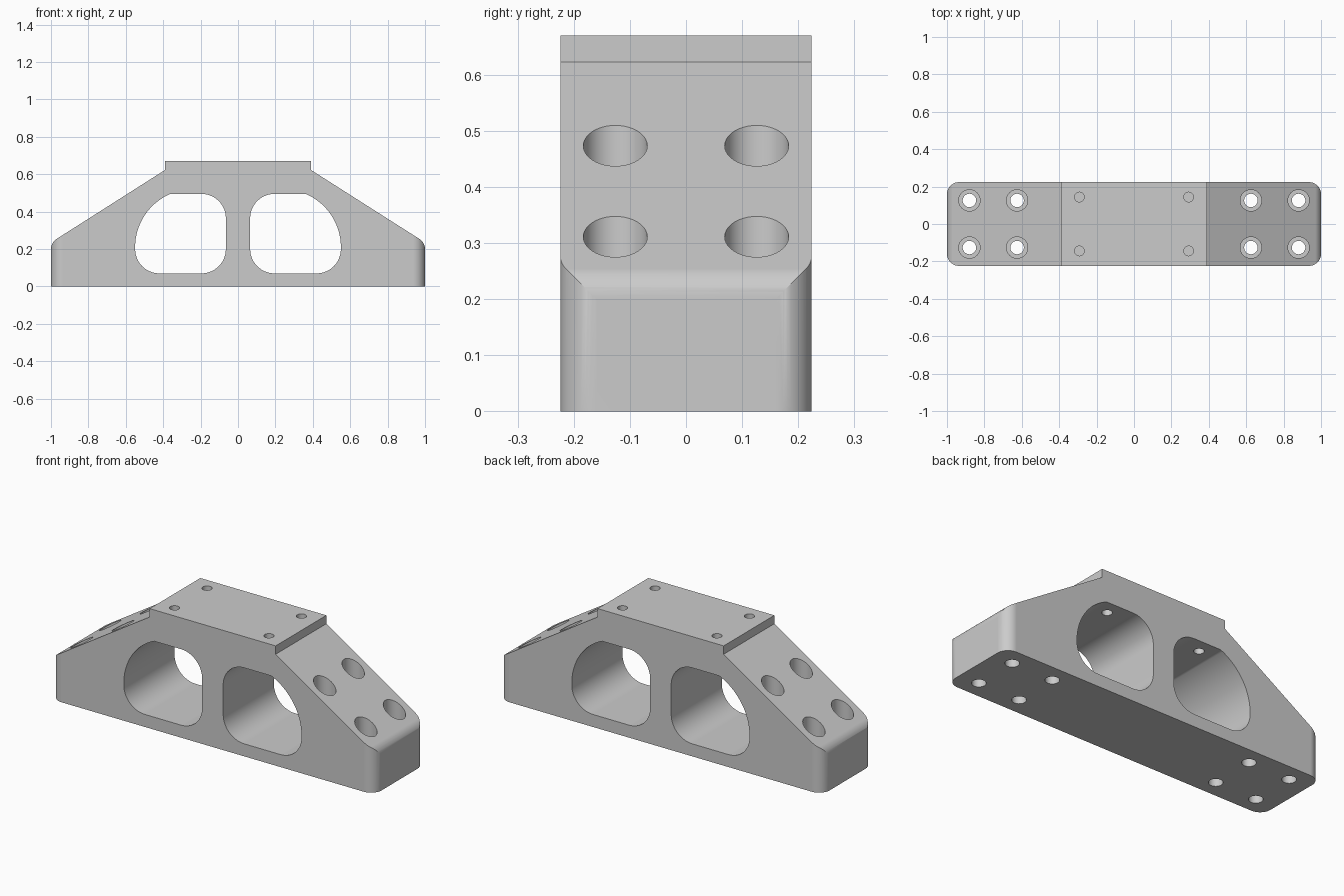
import bpy, bmesh, math
from mathutils import Vector

if "Cube" in bpy.data.objects:
    bpy.data.objects.remove(bpy.data.objects["Cube"], do_unlink=True)

grey = bpy.data.materials.new("plain grey")
grey.use_nodes = True
COLOUR = (0.6, 0.6, 0.6, 1)
grey.diffuse_color = COLOUR
grey.node_tree.nodes["Principled BSDF"].inputs["Base Color"].default_value = COLOUR


def fillet(corners, steps=14):
    """Round each (x, y, radius) corner of a polygon."""
    out = []
    for i, (x, y, r) in enumerate(corners):
        p = Vector((x, y))
        if r == 0:
            out.append(p)
            continue
        a = (Vector(corners[i - 1][:2]) - p).normalized()
        b = (Vector(corners[(i + 1) % len(corners)][:2]) - p).normalized()
        half = a.angle(b) / 2
        centre = p + (a + b).normalized() * (r / math.sin(half))
        start = p + a * (r / math.tan(half)) - centre
        end = p + b * (r / math.tan(half)) - centre
        sweep = start.angle(end)
        for k in range(steps + 1):
            t = k / steps
            out.append(centre + (start * math.sin((1 - t) * sweep)
                                 + end * math.sin(t * sweep)) / math.sin(sweep))
    return out


def prism(name, outline, low, high, axis="Z"):
    """Extrude an outline along z, or along y for an xz outline."""
    bm = bmesh.new()
    place = (lambda p, d: (p.x, p.y, d)) if axis == "Z" else (lambda p, d: (p.x, d, p.y))
    face = bm.faces.new([bm.verts.new(place(p, low)) for p in outline])
    new = bmesh.ops.extrude_face_region(bm, geom=[face])["geom"]
    shift = Vector(place(Vector((0, 0)), high - low))
    bmesh.ops.translate(bm, vec=shift, verts=[v for v in new if isinstance(v, bmesh.types.BMVert)])
    bmesh.ops.recalc_face_normals(bm, faces=bm.faces)
    mesh = bpy.data.meshes.new(name)
    bm.to_mesh(mesh)
    bm.free()
    mesh.materials.append(grey)
    obj = bpy.data.objects.new(name, mesh)
    bpy.context.collection.objects.link(obj)
    return obj


def circle(x, y, r, n=40):
    return [Vector((x + r * math.cos(math.tau * k / n), y + r * math.sin(math.tau * k / n)))
            for k in range(n)]


# Side profile with sloped shoulders and raised top pad
right_half = [(1, 0, 0), (1, 0.235, 0.065), (0.39, 0.623, 0), (0.39, 0.67, 0)]
profile = right_half + [(-x, z, r) for x, z, r in reversed(right_half)]
body = prism("bridge_bracket", fillet(profile), -0.3, 0.3, "Y")

# Rounded footprint trims the block to its width
W = 0.224
footprint = prism("footprint_trim", fillet([(-1, -W, 0.065), (1, -W, 0.065),
                                            (1, W, 0.065), (-1, W, 0.065)]), -0.1, 0.8)
cutters = [(footprint, "INTERSECT")]

# Window outline: rounded corners and one wide outer arc
arc = [(0.24 + 0.31 * math.cos(a), 0.21 + 0.31 * math.sin(a), 0)
       for a in [math.radians(66.8) * k / 24 for k in range(25)]]
window = fillet([(0.065, 0.07, 0.13), (0.55, 0.07, 0.13)] + arc + [(0.065, 0.495, 0.13)])

for side in (1, -1):
    outline = [Vector((side * p.x, p.y)) for p in window]
    cutters.append((prism("window_cutter", outline, -0.4, 0.4, "Y"), "DIFFERENCE"))
    for y in (-1, 1):
        # Counterbored mounting holes in the slopes
        for x in (0.625, 0.88):
            cutters.append((prism("counterbore_cutter", circle(side * x, y * 0.126, 0.057),
                                  0.12, 0.9), "DIFFERENCE"))
            cutters.append((prism("bolt_hole_cutter", circle(side * x, y * 0.126, 0.036),
                                  -0.2, 0.5), "DIFFERENCE"))
        # Small holes from the pad into the windows
        cutters.append((prism("pad_hole_cutter", circle(side * 0.292, y * 0.144, 0.026),
                              0.4, 0.9), "DIFFERENCE"))

for cutter, operation in cutters:
    mod = body.modifiers.new(cutter.name, "BOOLEAN")
    mod.operation = operation
    mod.solver = "EXACT"
    mod.object = cutter

# Bake the cuts and drop the cutters
bpy.context.view_layer.update()
result = bpy.data.meshes.new_from_object(body.evaluated_get(bpy.context.evaluated_depsgraph_get()))
body.modifiers.clear()
body.data = result
for cutter, _ in cutters:
    bpy.data.objects.remove(cutter, do_unlink=True)

# Smooth fillets and bores, crisp flat faces
bpy.ops.object.select_all(action="DESELECT")
body.select_set(True)
bpy.context.view_layer.objects.active = body
bpy.ops.object.shade_smooth_by_angle(angle=math.radians(25))
weighted = body.modifiers.new("flat_face_normals", "WEIGHTED_NORMAL")
weighted.keep_sharp = True
